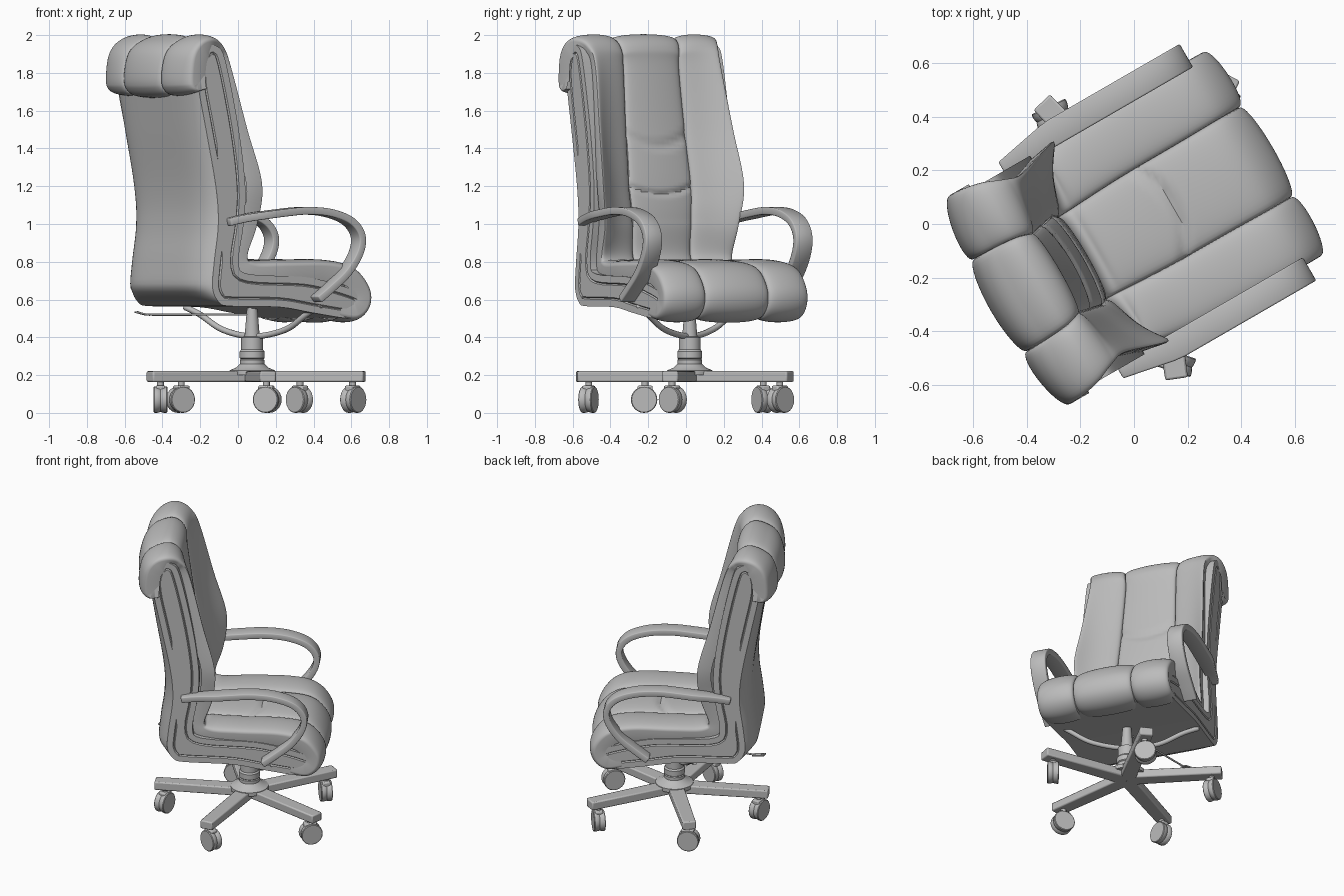
import bpy, bmesh, math
from mathutils import Vector, Matrix

cube = bpy.data.objects.get("Cube")
if cube:
    bpy.data.objects.remove(cube)

grey = bpy.data.materials.new("plain grey")
grey.use_nodes = True
tone = (0.5, 0.5, 0.5, 1)
grey.diffuse_color = tone
grey.node_tree.nodes["Principled BSDF"].inputs["Base Color"].default_value = tone

# The seat is swivelled; x is forward in its own frame
SEAT = Matrix.Rotation(math.radians(30), 4, 'Z') @ Matrix.Translation((0, -.013, 0))
HUB = Vector((0.075, 0.02, 0))


def add(name, bm, matrix=Matrix(), angle=35):
    mesh = bpy.data.meshes.new(name)
    bm.to_mesh(mesh)
    bm.free()
    mesh.materials.append(grey)
    mesh.shade_smooth()
    mesh.set_sharp_from_angle(angle=math.radians(angle))
    obj = bpy.data.objects.new(name, mesh)
    bpy.context.collection.objects.link(obj)
    obj.matrix_world = matrix
    return obj


def bevel(obj, width):
    mod = obj.modifiers.new("soft edge", 'BEVEL')
    mod.width, mod.segments = width, 2
    mod.limit_method = 'ANGLE'


def spline(points, steps, closed=False):
    """Smooth path through points."""
    p = [Vector(q) for q in points]
    n = len(p)
    get = (lambda i: p[i % n]) if closed else (lambda i: p[max(0, min(n - 1, i))])
    out = []
    for i in range(n if closed else n - 1):
        a, b, c, d = (get(i + k) for k in (-1, 0, 1, 2))
        for s in range(steps):
            t = s / steps
            out.append(b + (c - a) * (t / 2) + (a * 2 - b * 5 + c * 4 - d) * (t * t / 2)
                       + (b * 3 - a - c * 3 + d) * (t ** 3 / 2))
    return out if closed else out + [p[-1]]


def grid(rows):
    bm = bmesh.new()
    vs = [[bm.verts.new(co) for co in row] for row in rows]
    for a, b in zip(vs, vs[1:]):
        for j in range(len(a) - 1):
            bm.faces.new((a[j], b[j], b[j + 1], a[j + 1]))
    return bm


def tube(name, points, radius, matrix=Matrix()):
    curve = bpy.data.curves.new(name, 'CURVE')
    curve.dimensions = '3D'
    curve.bevel_depth, curve.bevel_resolution = radius, 3
    curve.use_fill_caps = True
    line = curve.splines.new('POLY')
    path = spline(points, 6)
    line.points.add(len(path) - 1)
    for pt, co in zip(line.points, path):
        pt.co = (*co, 1)
    curve.materials.append(grey)
    obj = bpy.data.objects.new(name, curve)
    bpy.context.collection.objects.link(obj)
    obj.matrix_world = matrix


def lathe(name, profile, matrix=Matrix(), sides=32):
    rows = [[(r * math.cos(math.tau * k / sides), r * math.sin(math.tau * k / sides), z)
             for k in range(sides + 1)] for r, z in profile]
    bm = grid(rows)
    bmesh.ops.remove_doubles(bm, verts=bm.verts, dist=1e-5)
    bmesh.ops.recalc_face_normals(bm, faces=bm.faces)
    return add(name, bm, matrix)


def slab(name, outline, start, depth, piped):
    """Side outline extruded across the chair, with an optional piped outer face."""
    bm = bmesh.new()
    side = bm.faces.new([bm.verts.new((u, start, z)) for u, z in outline])
    ext = bmesh.ops.extrude_face_region(bm, geom=[side], use_keep_orig=True)
    moved = [v for v in ext["geom"] if isinstance(v, bmesh.types.BMVert)]
    bmesh.ops.translate(bm, verts=moved, vec=(0, depth, 0))
    bmesh.ops.recalc_face_normals(bm, faces=bm.faces)
    if piped:
        for width, sink in ((.038, 0), (.006, -.008), (.006, .008)):
            bmesh.ops.inset_individual(bm, faces=[side], thickness=width, depth=sink)
    add(name, bm, SEAT)


# L-shaped side panels, with a thinner core between them
back = [(-.3, .565), (-.37, .585), (-.41, .66), (-.4, .8), (-.375, 1), (-.39, 1.2),
        (-.45, 1.5), (-.5, 1.75), (-.49, 1.88), (-.44, 1.94)]
seat = [(.15, .72), (.35, .68), (.5, .63), (.535, .565), (.5, .515), (.42, .5),
        (.2, .53), (0, .56)]
front = [(-.38, 1.94), (-.33, 1.86), (-.25, 1.5), (-.21, 1.2), (-.22, 1), (-.25, .8), (-.19, .735)]
core_front = [(-.42, 1.92), (-.41, 1.8), (-.36, 1.5), (-.31, 1.2), (-.3, 1), (-.3, .8), (-.22, .735)]
panel = spline(back + front + seat, 4, closed=True)
for label, s in (("left", 1), ("right", -1)):
    slab(label + "_side_panel", panel, s * .428, -s * .08, True)
slab("shell_core", spline(back + core_front + seat, 4, closed=True), -.4, .8, False)

# Rounded rear cover
rows = []
for u, z in spline(back[:8], 5):
    bow = .07 * min(1, max(0, z - .565) / .1) * (1 - .6 * max(0, z - 1))
    fractions = [math.sin(math.pi * k / 32) for k in range(-16, 17)]
    rows.append([(u - bow * (1 - f ** 6), f * .428, z) for f in fractions])
add("rear_cover", grid(rows), SEAT)

# Cushion: forward, height, half width, crosswise bow along its length
run = spline([(-.46, 1.715, .45, 0), (-.52, 1.715, .45, .03), (-.538, 1.76, .45, .05),
              (-.525, 1.88, .45, .04), (-.48, 1.945, .445, .01), (-.41, 1.965, .43, 0),
              (-.34, 1.935, .4, -.03), (-.285, 1.84, .385, -.075), (-.195, 1.5, .41, -.12),
              (-.117, 1.21, .432, -.15), (-.135, 1, .41, -.115), (-.19, .83, .4, -.055),
              (-.14, .775, .41, 0), (.05, .775, .43, 0), (.3, .775, .435, 0),
              (.45, .74, .44, .01), (.53, .65, .44, .015), (.53, .57, .44, .015),
              (.47, .52, .44, .005), (.37, .53, .43, 0)], 14)
SEAMS = (-1, -.44, .44, 1)
DIVS = 18


def groove(u, z, f):
    """Depth of the cross seams in the middle panel."""
    g = 0
    if abs(f) < .44:
        sag = (f / .44) ** 2
        if z > .9:
            for level in (1.44, 1.16):
                g += math.exp(-((z - level - .06 * sag) / .018) ** 2)
        elif z > .75:
            g += math.exp(-((u - .165 + .065 * sag) / .018) ** 2)
    return .014 * g


rows = []
for i, p in enumerate(run):
    u, z, w, bow = p
    t = run[min(i + 1, len(run) - 1)] - run[max(i - 1, 0)]
    normal = Vector((-t[1], 0, t[0])).normalized()
    puff = .037 * min(1, i / 24)
    power = 2 if bow > 0 else 4
    row = []
    for lo, hi in zip(SEAMS, SEAMS[1:]):
        for k in range(DIVS + 1):
            if k == 0 and lo > -1:
                continue
            a = math.pi * k / DIVS
            f = lo + (hi - lo) * (1 - math.cos(a)) / 2
            lift = puff * max(0, math.sin(a)) ** .7 + bow * (1 - abs(f) ** power)
            row.append(Vector((u, f * w, z)) + normal * (lift - groove(u, z, f)))
    skirt = [Vector((u, s * w * .965, z)) - normal * .08 for s in (-1, 1)]
    rows.append([skirt[0]] + row + [skirt[1]])
add("three_panel_cushion", grid(rows), SEAT, 40)

# Looped armrests, tapering inward at the rear tip
loop = spline([(-.32, 1.01), (-.2, 1.035), (0, 1.06), (.14, 1.07), (.28, 1.058), (.4, 1.015),
               (.46, .94), (.45, .85), (.38, .745), (.28, .66), (.2, .6)], 5)
for label, s in (("left", 1), ("right", -1)):
    strip = [[(u, s * v, z) for v in (.41, .51 - .2 * max(0, -.1 - u))] for u, z in loop]
    arm = add(label + "_armrest", grid(strip), SEAT)
    solid = arm.modifiers.new("thickness", 'SOLIDIFY')
    solid.thickness, solid.offset = .04, 0
    bevel(arm, .006)

# Brace and height lever under the seat
tube("under_seat_brace", [(.44, -.25, .57), (.36, -.2, .52), (.25, -.11, .44), (.08, .02, .405),
                          (-.08, .14, .44), (-.2, .24, .52), (-.28, .3, .56)], .016)
LEVER = Matrix.Translation(HUB) @ Matrix.Rotation(math.radians(10), 4, 'Z')
tube("height_lever", [(0, 0, .52), (-.3, 0, .52), (-.54, 0, .52), (-.59, 0, .525),
                      (-.62, 0, .535)], .006, LEVER)
bm = bmesh.new()
bmesh.ops.create_cube(bm, size=1, matrix=Matrix.Translation((-.59, 0, .526))
                      @ Matrix.Rotation(.2, 4, 'Y') @ Matrix.Diagonal((.08, .04, .008, 1)))
add("lever_paddle", bm, LEVER)

# Column
lathe("column", [(0, .2), (.12, .2), (.12, .225), (.085, .24), (.065, .26), (.065, .28),
                 (.06, .285), (.066, .29), (.066, .325), (.058, .335), (.058, .4), (.04, .405),
                 (.028, .55), (.028, .6), (0, .6)], Matrix.Translation(HUB))

# Five-armed base with swivelling twin-wheel casters
wheel = [(0, -.036), (.035, -.035), (.055, -.029), (.066, -.018), (.07, 0), (.07, .012),
         (.066, .016), (0, .016)]
for n, turn in enumerate((-.5, -.3, -.33, -.45, -.45)):
    ang = math.radians(72 * n - 10)
    spoke = Matrix.Translation(HUB) @ Matrix.Rotation(ang, 4, 'Z')
    bm = bmesh.new()
    bmesh.ops.create_cube(bm, size=1, matrix=Matrix.Translation((.302, 0, .1925))
                          @ Matrix.Diagonal((.604, .1, .057, 1)))
    for v in bm.verts:
        if v.co.x > .5:
            v.co.y *= .85
    bevel(add("base_arm_%d" % n, bm, spoke), .008)

    caster = spoke @ Matrix.Translation((.54, 0, 0)) @ Matrix.Rotation(turn, 4, 'Z')
    lathe("caster_stem_%d" % n, [(0, .1), (.018, .1), (.018, .17), (0, .17)], caster, 16)
    for s in (-1, 1):
        place = (caster @ Matrix.Translation((s * .02, .005, .07))
                 @ Matrix.Rotation(-s * math.pi / 2, 4, 'Y'))
        lathe("caster_wheel_%d" % n, [(r, -h) for r, h in wheel], place, 24)
    bm = bmesh.new()
    bmesh.ops.create_cube(bm, size=1, matrix=Matrix.Translation((0, 0, .12))
                          @ Matrix.Diagonal((.05, .08, .05, 1)))
    bevel(add("caster_fork_%d" % n, bm, caster), .008)
